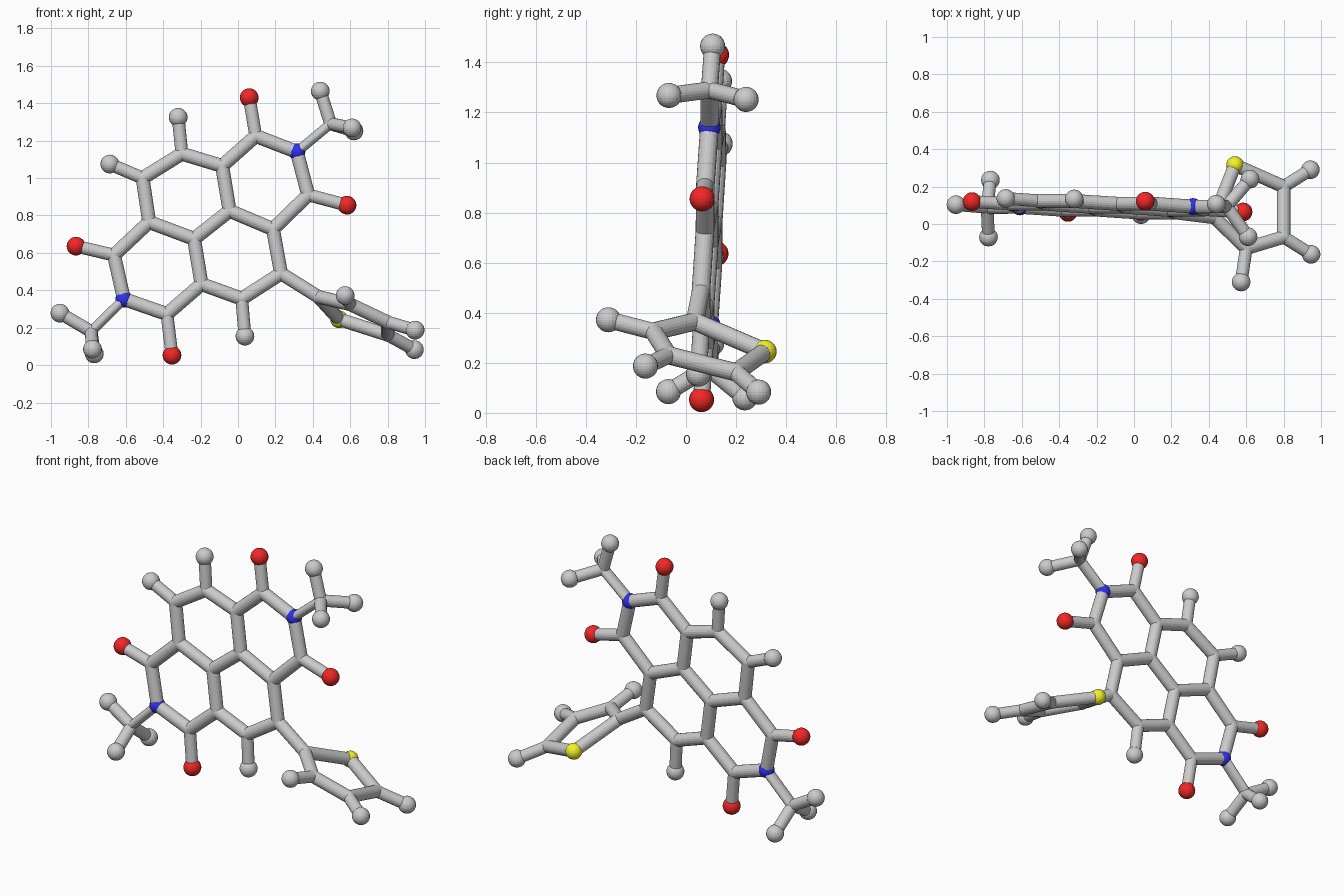
import bpy, bmesh
from mathutils import Vector, Matrix

if "Cube" in bpy.data.objects:
    bpy.data.objects.remove(bpy.data.objects["Cube"])


def flat(x, z):
    """Point on the slightly tilted plane of the fused rings."""
    return Vector((x, 0.0424 - 0.047 * x + 0.0577 * z, z))


# atom positions: fused ring carbons, nitrogens, oxygens, side hydrogens
atoms = {k: flat(*v) for k, v in {
    'a1': (0.095, 1.225), 'a2': (-0.085, 1.065), 'a3': (-0.30, 1.13),
    'a4': (-0.51, 1.0), 'a5': (-0.475, 0.765), 'a6': (-0.235, 0.675),
    'a7': (-0.045, 0.825), 'a8': (0.187, 0.727), 'a9': (0.375, 0.91),
    'b1': (0.23, 0.49), 'b2': (0.02, 0.355), 'b3': (-0.195, 0.433),
    'b4': (-0.38, 0.273), 'b5': (-0.663, 0.588),
    'n1': (0.315, 1.14), 'n2': (-0.61, 0.353),
    'o1': (0.06, 1.43), 'o2': (0.583, 0.855), 'o3': (-0.353, 0.053), 'o4': (-0.866, 0.636),
    'h1': (-0.32, 1.325), 'h2': (-0.685, 1.075), 'h3': (0.037, 0.155),
    'm1': (0.495, 1.29), 'm2': (-0.785, 0.18),
    'h4': (0.44, 1.465), 'h5': (-0.952, 0.278)}.items()}
# methyl hydrogens out of the plane, and the five-sided side ring
atoms.update({k: Vector(v) for k, v in {
    'h6': (0.61, -0.068, 1.268), 'h7': (0.62, 0.24, 1.252),
    'h8': (-0.778, -0.07, 0.085), 'h9': (-0.768, 0.235, 0.06),
    't1': (0.43, 0.035, 0.365), 's1': (0.54, 0.315, 0.245),
    't2': (0.60, -0.13, 0.325), 't3': (0.80, -0.07, 0.23), 't4': (0.80, 0.20, 0.162),
    'ha': (0.573, -0.31, 0.372), 'hb': (0.947, -0.162, 0.187),
    'hc': (0.943, 0.29, 0.083)}.items()})

ring_bonds = ("a1a2 a2a3 a3a4 a4a5 a5a6 a6a7 a7a2 a7a8 a8a9 a9n1 n1a1 "
              "a8b1 b1b2 b2b3 b3a6 b3b4 b4n2 n2b5 b5a5").split()
side_ring_bonds = "b1t1 t1s1 t1t2 t2t3 t3t4 t4s1".split()
outer_bonds = ("a1o1 a9o2 b4o3 b5o4 a3h1 a4h2 b2h3 m1h4 m1h6 m1h7 "
               "m2h5 m2h8 m2h9 t2ha t3hb t4hc").split()
thin_bonds = "n1m1 n2m2".split()


def finish(bm, name, color=None):
    me = bpy.data.meshes.new(name)
    bm.to_mesh(me)
    bm.free()
    ob = bpy.data.objects.new(name, me)
    bpy.context.collection.objects.link(ob)
    if color:
        mat = bpy.data.materials.new(name + "_color")
        mat.diffuse_color = color
        mat.use_nodes = True
        mat.node_tree.nodes["Principled BSDF"].inputs["Base Color"].default_value = mat.diffuse_color
        me.materials.append(mat)


def bonds(name, pairs, r_plane, r_depth):
    """Rods between atom pairs, with separate in-plane and depth radius."""
    bm = bmesh.new()
    for p in pairs:
        a, b = atoms[p[:2]], atoms[p[2:]]
        w = (b - a).normalized()
        ref = Vector((0, 1, 0))
        v = (ref - w * ref.dot(w)).normalized()
        u = v.cross(w)
        rot = Matrix((u, v, w)).transposed().to_4x4()
        m = Matrix.Translation((a + b) / 2) @ rot @ Matrix.Diagonal((r_plane, r_depth, (b - a).length, 1))
        bmesh.ops.create_cone(bm, cap_ends=True, segments=20, radius1=1, radius2=1, depth=1, matrix=m)
    finish(bm, name)


def balls(name, keys, r, color=None):
    bm = bmesh.new()
    for k in keys:
        bmesh.ops.create_uvsphere(bm, u_segments=20, v_segments=14, radius=r,
                                  matrix=Matrix.Translation(atoms[k]))
    finish(bm, name, color)


# rods
bonds("fused_ring_rods", ring_bonds, 0.037, 0.037)
bonds("side_ring_rods", side_ring_bonds, 0.036, 0.036)
bonds("outer_rods", outer_bonds, 0.034, 0.034)
bonds("methyl_link_rods", thin_bonds, 0.026, 0.036)

# balls
balls("carbon_joints", [k for k in atoms if k[0] in "abmt"], 0.037)
balls("hydrogen_balls", [k for k in atoms if k[0] == 'h'], 0.05)
balls("oxygen_balls", [k for k in atoms if k[0] == 'o'], 0.05, (0.9, 0.02, 0.02, 1))
balls("nitrogen_balls", ['n1', 'n2'], 0.045, (0.03, 0.03, 0.9, 1))
balls("sulfur_ball", ['s1'], 0.047, (0.9, 0.9, 0.02, 1))
